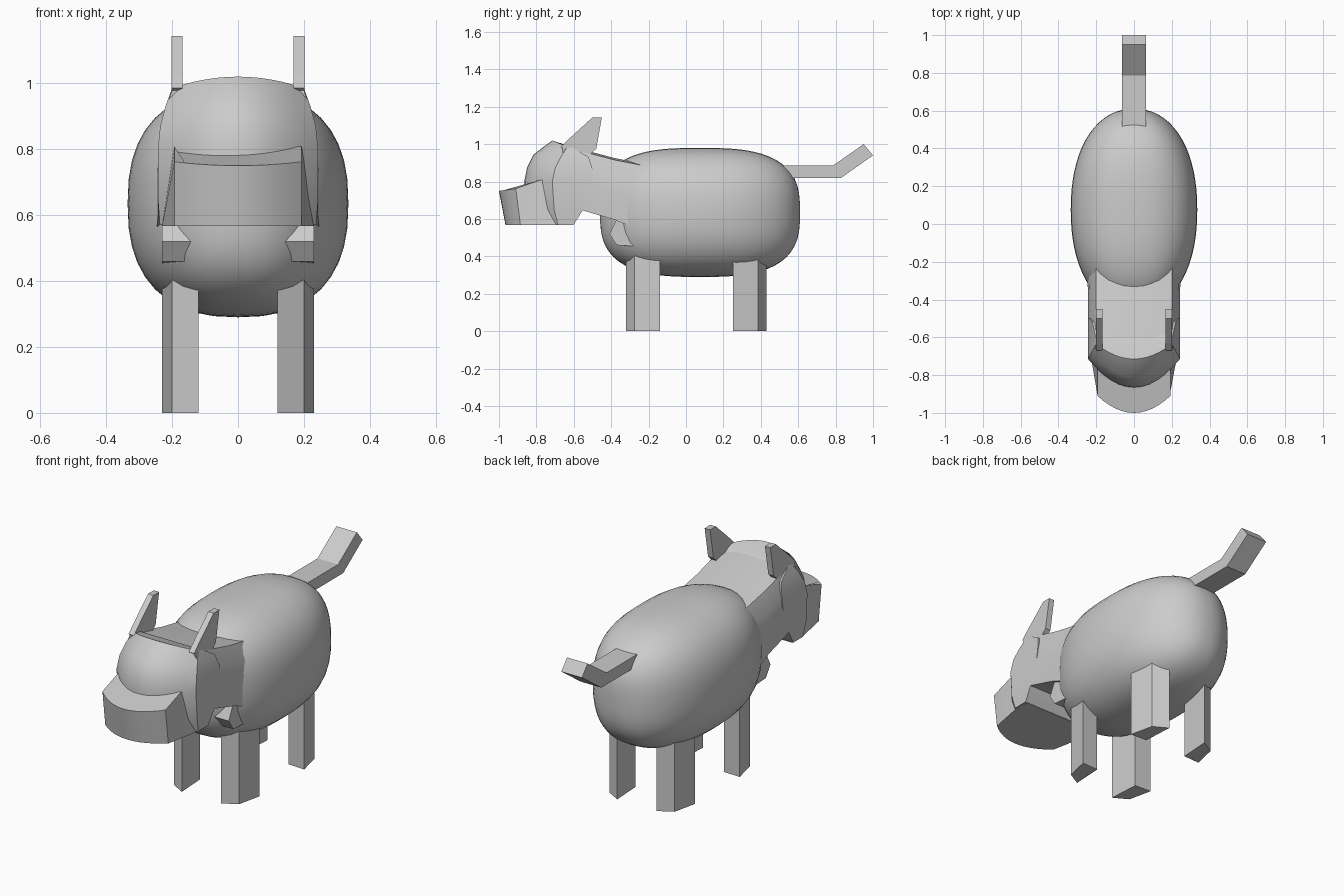
import bpy, bmesh
from math import sin, cos, pi, copysign, radians

if "Cube" in bpy.data.objects:
    bpy.data.objects.remove(bpy.data.objects["Cube"])


def loft(name, rings, smooth=True):
    """Skin a list of equal-length closed rings and cap both ends."""
    bm = bmesh.new()
    loops = [[bm.verts.new(p) for p in ring] for ring in rings]
    n = len(loops[0])
    for a, b in zip(loops, loops[1:]):
        for i in range(n):
            j = (i + 1) % n
            bm.faces.new((a[i], a[j], b[j], b[i]))
    bm.faces.new(loops[0])
    bm.faces.new(loops[-1])
    bmesh.ops.recalc_face_normals(bm, faces=bm.faces)
    me = bpy.data.meshes.new(name)
    bm.to_mesh(me)
    bm.free()
    ob = bpy.data.objects.new(name, me)
    bpy.context.collection.objects.link(ob)
    if smooth:
        bpy.ops.object.select_all(action='DESELECT')
        ob.select_set(True)
        bpy.context.view_layer.objects.active = ob
        bpy.ops.object.shade_smooth_by_angle(angle=radians(32))
    return ob


def prism_x(name, profile, x0, x1):
    """Extrude a (y, z) profile along x."""
    return loft(name, [[(x, y, z) for y, z in profile] for x in (x0, x1)], False)


def spow(v, e):
    return copysign(abs(v) ** e, v)


# Body: plump superellipsoid running along y
rings = []
for k in range(33):
    t = -cos(pi * (0.015 + 0.97 * k / 32))
    rx = 0.335 * (1 - abs(t) ** 2.2) ** (1 / 2.2)
    rz = 0.345 * (1 - abs(t) ** 2.9) ** (1 / 2.9)
    rings.append([(rx * spow(cos(a), 0.82), 0.075 + 0.535 * t, 0.635 + rz * spow(sin(a), 0.82))
                  for a in (2 * pi * i / 40 for i in range(40))])
loft("body", rings)

# Neck: tapered section from the back of the head into the body
rings = []
for y, zb, zt, w in [(-0.66, 0.655, 0.99, 0.24), (-0.55, 0.645, 0.97, 0.243),
                     (-0.38, 0.595, 0.925, 0.243), (-0.2, 0.52, 0.89, 0.25)]:
    half = [(w, zb), (w, zt - 0.18), (w - 0.01, zt - 0.1), (0.2, zt - 0.01), (0.1, zt)]
    rings.append([(x, y, z) for x, z in half] + [(-x, y, z) for x, z in reversed(half)])
loft("neck", rings)

# Chest: small step under the neck
prism_x("chest", [(-0.37, 0.6), (-0.41, 0.52), (-0.37, 0.46), (-0.2, 0.45), (-0.2, 0.6)],
        -0.23, 0.23)

# Head: stacked plan outlines with a bowed face
N = 12
rings = []
for z, w, ys, yc, yb, crown in [(0.57, 0.237, -0.685, -0.84, -0.6, 0),
                                (0.65, 0.243, -0.705, -0.86, -0.55, 0),
                                (0.80, 0.243, -0.715, -0.865, -0.5, 0),
                                (0.87, 0.236, -0.70, -0.85, -0.5, 0.005),
                                (0.93, 0.22, -0.67, -0.815, -0.52, 0.015),
                                (0.985, 0.2, -0.635, -0.715, -0.61, 0.035)]:
    ring = []
    for i in range(N + 1):
        u = -1 + 2 * i / N
        ring.append((w * u, yc + (ys - yc) * u * u, z + crown * (1 - u * u)))
    ring += [(w, yb, z), (-w, yb, z)]
    rings.append(ring)
loft("head", rings)

# Muzzle: bowed block with a sloping top
bottom, top = [], []
for i in range(N + 1):
    u = -1 + 2 * i / N
    bottom.append((0.193 * u, -0.965 + 0.08 * u * u, 0.567))
    top.append((0.193 * u, -1.0 + 0.09 * u * u, 0.75 + 0.012 * u * u))
bottom += [(0.23, -0.69, 0.567), (0.23, -0.6, 0.567), (-0.23, -0.6, 0.567), (-0.23, -0.69, 0.567)]
top += [(0.193, -0.78, 0.808), (0.193, -0.7, 0.808), (-0.193, -0.7, 0.808), (-0.193, -0.78, 0.808)]
loft("muzzle", [bottom, top])

# Ears: thin upright plates on the sides of the head
ear = [(-0.67, 0.985), (-0.635, 1.02), (-0.5, 1.143), (-0.45, 1.143), (-0.48, 0.975), (-0.56, 0.9)]
for side, label in ((1, "right"), (-1, "left")):
    prism_x("ear_" + label, ear, side * 0.168, side * 0.201)

# Legs: four-sided posts, mirrored left-right and front-back
plan = [(0.12, -0.32), (0.2, -0.275), (0.23, -0.14), (0.13, -0.145)]
for sx, side in ((1, "right"), (-1, "left")):
    for sy, end in ((1, "front"), (-1, "back")):
        pts = [(sx * x, 0.055 + sy * (y - 0.055)) for x, y in plan]
        loft(f"{end}_leg_{side}", [[(x, y, z) for x, y in pts] for z in (0, 0.5)], False)

# Tail: flat bar with an upward kink
prism_x("tail", [(0.5, 0.82), (0.83, 0.82), (1.0, 0.94), (0.95, 1.0), (0.785, 0.885), (0.5, 0.885)],
        -0.063, 0.063)
